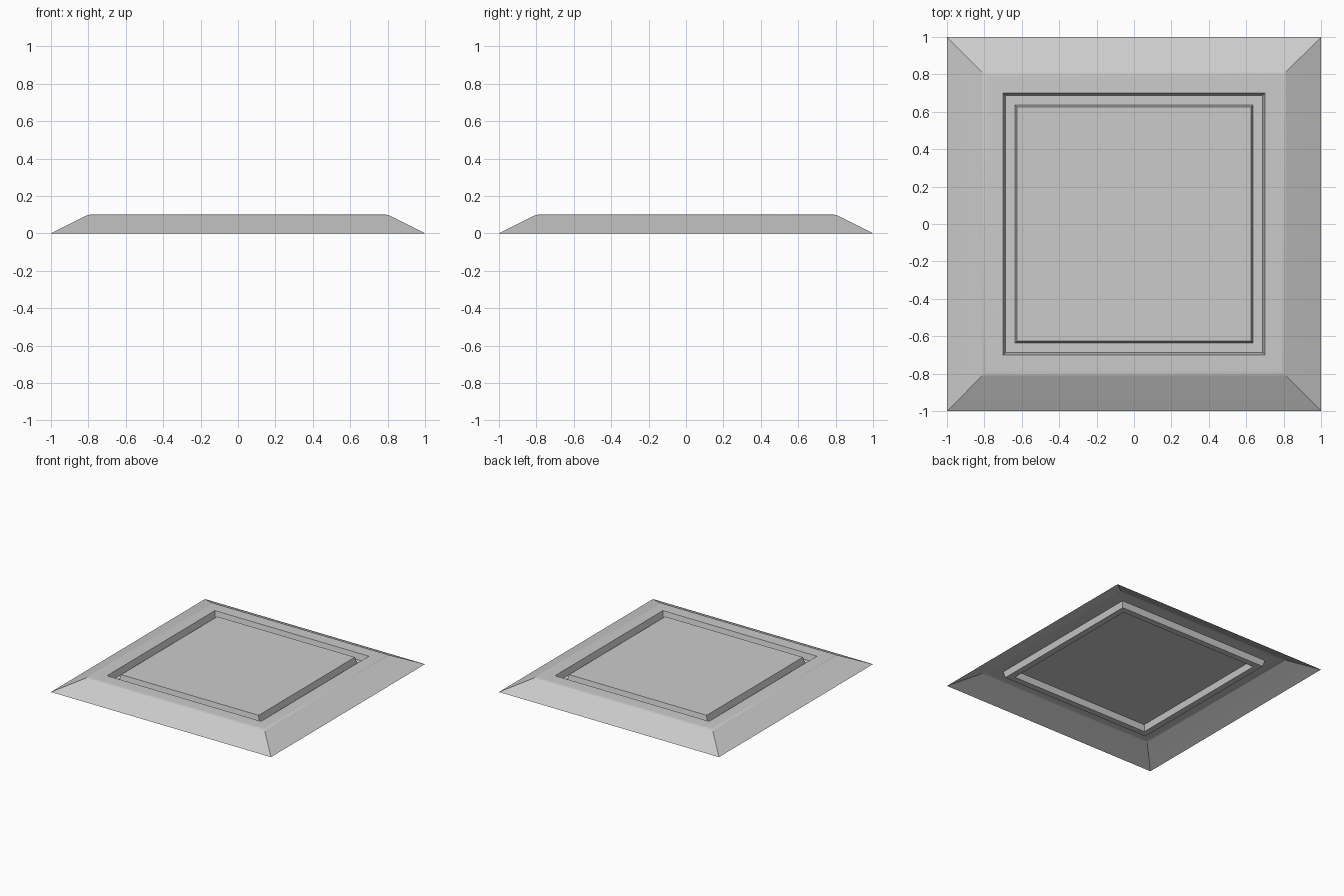
import bpy
import bmesh
import math

cube = bpy.data.objects.get("Cube")
if cube:
    bpy.data.objects.remove(cube, do_unlink=True)

# Plain grey finish
grey = bpy.data.materials.new("plain_grey")
grey.use_nodes = True
colour = (0.6, 0.6, 0.6, 1)
grey.diffuse_color = colour
grey.node_tree.nodes["Principled BSDF"].inputs["Base Color"].default_value = colour

HEIGHT = 0.1
GROOVE_FLOOR = 0.05
SLOPE = math.atan(0.5)
ROUND_RADIUS = 0.06
ROUND_STEPS = 4

# Rounded shoulder between the sloped border and the flat top
reach = ROUND_RADIUS * math.tan(SLOPE / 2)
shoulder = []
for i in range(ROUND_STEPS + 1):
    angle = SLOPE * (1 - i / ROUND_STEPS)
    shoulder.append((0.8 - reach + ROUND_RADIUS * math.sin(angle),
                     HEIGHT - ROUND_RADIUS * (1 - math.cos(angle))))

# Section from outer edge to centre panel: (half width, height)
section = [(1, 0)] + shoulder + [
    (0.7, HEIGHT), (0.688, GROOVE_FLOOR),
    (0.637, GROOVE_FLOOR), (0.625, HEIGHT)]


def square_ring(bm, half, z):
    return [bm.verts.new((x * half, y * half, z))
            for x, y in ((-1, -1), (1, -1), (1, 1), (-1, 1))]


# Thin square plate, open underneath
bm = bmesh.new()
rings = [square_ring(bm, half, z) for half, z in section]
for outer, inner in zip(rings, rings[1:]):
    for i in range(4):
        j = (i + 1) % 4
        bm.faces.new((outer[i], outer[j], inner[j], inner[i]))
bm.faces.new(rings[-1])

mesh = bpy.data.meshes.new("grooved_plate")
bm.to_mesh(mesh)
bm.free()
mesh.materials.append(grey)
plate = bpy.data.objects.new("grooved_plate", mesh)
bpy.context.collection.objects.link(plate)

# Soft shoulder, crisp mitres and groove
bpy.ops.object.select_all(action="DESELECT")
plate.select_set(True)
bpy.context.view_layer.objects.active = plate
bpy.ops.object.shade_smooth_by_angle(angle=math.radians(25))
